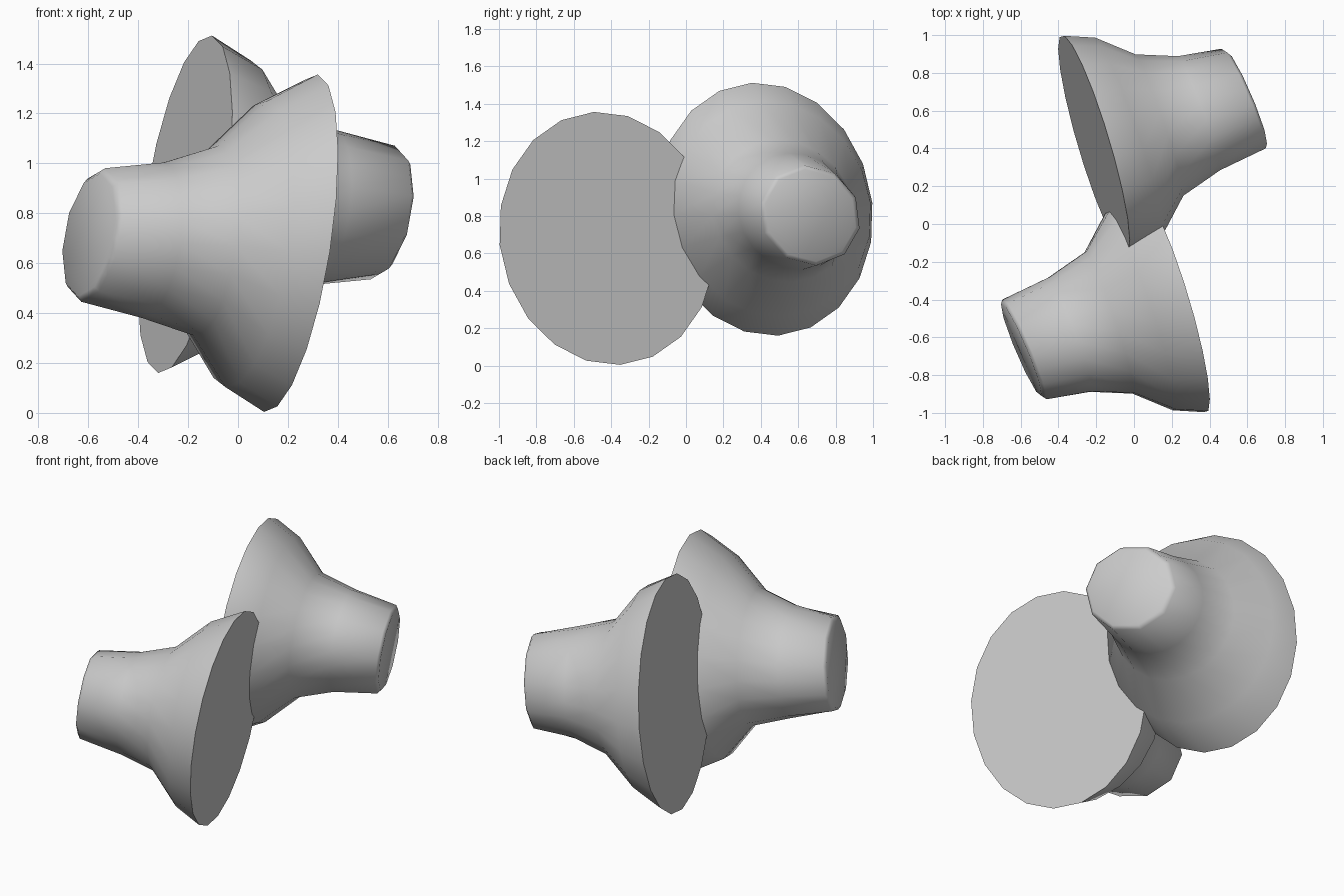
import bpy, bmesh, math
from mathutils import Vector

if "Cube" in bpy.data.objects:
    bpy.data.objects.remove(bpy.data.objects["Cube"])

SIDES = 20
MID_Z = 0.758
# Each ring: centre x, y, z, half width y, half height z, x slope along y, x slope along z
RINGS = [
    (-0.597, -0.666, 0.713, 0.245, 0.247, -0.41, 0.13),
    (-0.58, -0.664, 0.713, 0.268, 0.268, -0.41, 0.13),
    (-0.34, -0.585, 0.692, 0.305, 0.312, -0.36, 0.10),
    (-0.13, -0.522, 0.690, 0.378, 0.380, -0.33, 0.09),
    (0.035, -0.462, 0.677, 0.527, 0.575, -0.33, 0.11),
    (0.212, -0.422, 0.680, 0.577, 0.677, -0.28, 0.13),
]


def ring_points(ring, ten_sided):
    cx, cy, cz, ry, rz, px, pz = ring
    pts = []
    for k in range(SIDES):
        t = math.radians(3) + k * math.tau / SIDES
        dy = -ry * math.sin(t) - 0.07 * ry * math.cos(t)
        dz = rz * math.cos(t)
        pts.append(Vector((cx + px * dy + pz * dz, cy + dy, cz + dz)))
    if ten_sided:
        for k in range(1, SIDES, 2):
            pts[k] = (pts[k - 1] + pts[(k + 1) % SIDES]) / 2
    return pts


def make_horn(name, inverted):
    bm = bmesh.new()
    loops = []
    for i, ring in enumerate(RINGS):
        pts = ring_points(ring, i < 2)
        if inverted:
            pts = [Vector((-p.x, -p.y, 2 * MID_Z - p.z)) for p in pts]
        loops.append([bm.verts.new(p) for p in pts])
    # flared wall
    for a, b in zip(loops, loops[1:]):
        for k in range(SIDES):
            n = (k + 1) % SIDES
            bm.faces.new((a[k], a[n], b[n], b[k]))
    # flat ends
    bm.faces.new(loops[0])
    mouth = bm.faces.new(loops[-1])
    bmesh.ops.recalc_face_normals(bm, faces=bm.faces[:])
    for f in bm.faces:
        f.smooth = True
    mouth.smooth = False
    for e in mouth.edges:
        e.smooth = False
    mesh = bpy.data.meshes.new(name)
    bm.to_mesh(mesh)
    bm.free()
    obj = bpy.data.objects.new(name, mesh)
    bpy.context.collection.objects.link(obj)
    return obj


# Two flared plugs, point-mirrored about the centre
make_horn("front_flared_plug", False)
make_horn("back_flared_plug", True)
